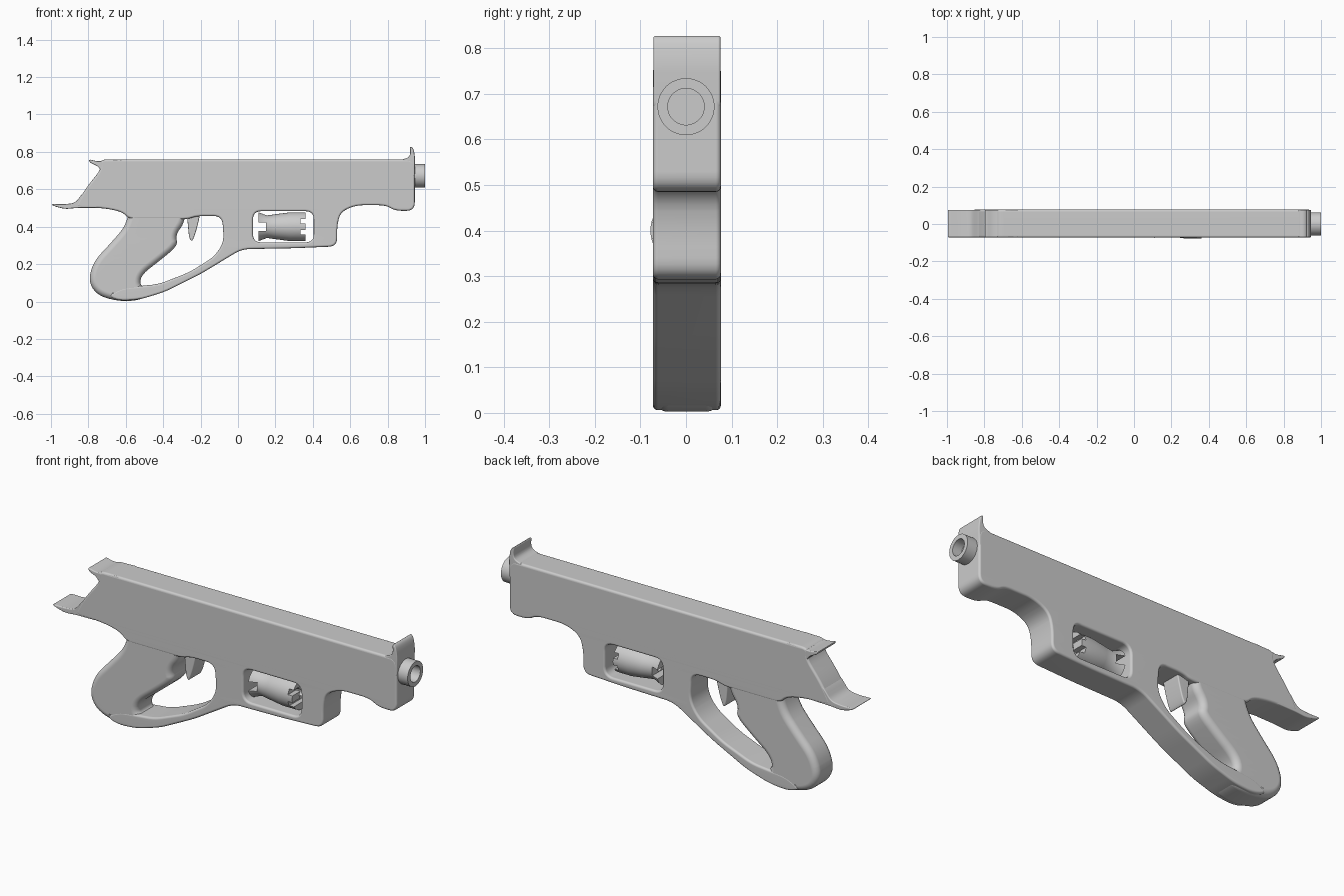
import bpy, bmesh, math
from mathutils import Vector
from mathutils.geometry import tessellate_polygon

cube = bpy.data.objects.get("Cube")
if cube:
    bpy.data.objects.remove(cube)

GREY = (0.6, 0.6, 0.6, 1)
metal = bpy.data.materials.new("plain_grey")
metal.use_nodes = True
metal.diffuse_color = GREY
metal.node_tree.nodes["Principled BSDF"].inputs["Base Color"].default_value = GREY

MID_Y = 0.002
HALF = 0.0745


def finish(name, bm, weighted=True):
    bmesh.ops.recalc_face_normals(bm, faces=bm.faces)
    mesh = bpy.data.meshes.new(name)
    bm.to_mesh(mesh)
    bm.free()
    mesh.materials.append(metal)
    obj = bpy.data.objects.new(name, mesh)
    bpy.context.collection.objects.link(obj)
    bpy.ops.object.select_all(action='DESELECT')
    obj.select_set(True)
    bpy.context.view_layer.objects.active = obj
    bpy.ops.object.shade_smooth_by_angle(angle=math.radians(40))
    if weighted:
        mod = obj.modifiers.new("even_shading", 'WEIGHTED_NORMAL')
        mod.keep_sharp = True
    return obj


def rounded(points, radius, steps=6):
    """Replace each corner with a short curve, return a counter-clockwise loop."""
    pts = [Vector(p) for p in points]
    area = sum(a.x * b.y - b.x * a.y for a, b in zip(pts, pts[1:] + pts[:1]))
    if area < 0:
        pts.reverse()
    loop = []
    for i, p in enumerate(pts):
        ends = []
        for q in (pts[i - 1], pts[(i + 1) % len(pts)]):
            d = q - p
            ends.append(p + d.normalized() * min(radius, d.length * 0.47))
        for k in range(steps + 1):
            t = k / steps
            loop.append(ends[0] * (1 - t) ** 2 + p * 2 * t * (1 - t) + ends[1] * t * t)
    return loop


def inset(loop, amount):
    out = []
    for i, p in enumerate(loop):
        d = (loop[(i + 1) % len(loop)] - loop[i - 1]).normalized()
        out.append(p + Vector((-d.y, d.x)) * amount)
    return out


def slab(name, outline, bevel, radius, half=HALF, holes=(), segs=5):
    """Extrude a side profile across the width, with rounded rims."""
    bm = bmesh.new()
    # each rim layer is (inset, y), from the flat side out to the full outline
    angles = [math.pi / 2 * k / segs for k in range(segs + 1)]
    rim = [(bevel * (1 - math.sin(a)), half - bevel * (1 - math.cos(a))) for a in angles]
    layers = [(i, -y) for i, y in rim] + rim[::-1]
    near, far = [], []
    loops = [(rounded(outline, radius), 1)] + [(rounded(h, radius), -1) for h in holes]
    for loop, sign in loops:
        rings = [[bm.verts.new((p.x, MID_Y + y, p.y)) for p in inset(loop, sign * i)]
                 for i, y in layers]
        n = len(loop)
        for r0, r1 in zip(rings, rings[1:]):
            for j in range(n):
                bm.faces.new((r0[j], r0[(j + 1) % n], r1[(j + 1) % n], r1[j]))
        near.append(rings[0])
        far.append(rings[-1])
    # flat sides
    flat = [[Vector((v.co.x, v.co.z, 0)) for v in ring] for ring in near]
    triangles = tessellate_polygon(flat)
    for cap in (sum(near, []), sum(far, [])):
        for tri in triangles:
            corners = [cap[i] for i in tri]
            if len(set(tri)) == 3 and not bm.faces.get(corners):
                bm.faces.new(corners)
    return finish(name, bm)


def lathe(name, profile, z, y=0.0, sides=48):
    """Turn a closed (x, radius) profile around a lengthwise axis."""
    bm = bmesh.new()
    rings = []
    for s in range(sides):
        a = 2 * math.pi * s / sides
        rings.append([bm.verts.new((x, y + r * math.cos(a), z + r * math.sin(a)))
                      for x, r in profile])
    n = len(profile)
    for s in range(sides):
        r0, r1 = rings[s], rings[(s + 1) % sides]
        for j in range(n):
            bm.faces.new((r0[j], r0[(j + 1) % n], r1[(j + 1) % n], r1[j]))
    return finish(name, bm, False)


# Receiver, chamber frame and guard strap in one side profile
body = [(-0.74, 0.76), (0.945, 0.76), (0.945, 0.485), (0.84, 0.485), (0.79, 0.515),
        (0.63, 0.515), (0.55, 0.48), (0.53, 0.41), (0.53, 0.295), (0.3, 0.285),
        (0.02, 0.28), (-0.2, 0.147), (-0.39, 0.052), (-0.52, 0.012), (-0.63, 0.003),
        (-0.7, 0.03), (-0.62, 0.075), (-0.5, 0.085), (-0.42, 0.094), (-0.257, 0.158),
        (-0.123, 0.243), (-0.075, 0.32), (-0.085, 0.457), (-0.22, 0.457), (-0.27, 0.44),
        (-0.58, 0.44), (-0.62, 0.48), (-0.72, 0.5), (-0.87, 0.502), (-0.85, 0.545),
        (-0.81, 0.61), (-0.73, 0.71)]
window = [(0.08, 0.316), (0.405, 0.316), (0.405, 0.483), (0.08, 0.483)]
slab("receiver", body, 0.011, 0.045, holes=[window])

# Swelling grip
grip = [(-0.57, 0.58), (-0.592, 0.414), (-0.685, 0.307), (-0.77, 0.217), (-0.802, 0.11),
        (-0.75, 0.03), (-0.62, -0.002), (-0.5, 0.012), (-0.47, 0.07), (-0.527, 0.085),
        (-0.515, 0.145), (-0.42, 0.217), (-0.32, 0.3), (-0.335, 0.355), (-0.28, 0.43), (-0.28, 0.58)]
slab("grip", grip, 0.032, 0.09, half=0.0735, segs=8)

# Trigger
trigger = [(-0.275, 0.48), (-0.267, 0.4), (-0.262, 0.345), (-0.248, 0.318),
           (-0.232, 0.35), (-0.215, 0.41), (-0.2, 0.48)]
slab("trigger", trigger, 0.006, 0.03, half=0.05)

# Thin flared lips at the rear and the front sight
lips = {
    "rear_upper_lip": [(-0.8, 0.762), (-0.792, 0.742), (-0.748, 0.724), (-0.727, 0.69),
                       (-0.6, 0.72), (-0.61, 0.7605), (-0.7, 0.757), (-0.75, 0.748)],
    "rear_lower_lip": [(-1.0, 0.522), (-0.985, 0.51), (-0.925, 0.494), (-0.87, 0.5),
                       (-0.74, 0.502), (-0.8, 0.6), (-0.83, 0.58), (-0.87, 0.527), (-0.93, 0.52)],
    "front_sight": [(0.87, 0.758), (0.91, 0.768), (0.922, 0.79), (0.918, 0.832),
                    (0.938, 0.82), (0.947, 0.77), (0.944, 0.66), (0.9, 0.68)],
}
for lip_name, lip in lips.items():
    slab(lip_name, lip, 0.005, 0.025, half=0.0735)

# Hollow muzzle
lathe("muzzle", [(0.92, 0.0003), (0.92, 0.0625), (1.0, 0.0625), (1.0, 0.04),
                 (0.95, 0.04), (0.95, 0.0003)], 0.672)

# Waisted chamber drum, notched at both ends
drum = lathe("chamber_drum", [(0.11, 0.02), (0.11, 0.077), (0.155, 0.06), (0.21, 0.068),
                              (0.28, 0.077), (0.36, 0.077), (0.36, 0.02)], 0.4, -0.001)
notches = [(0.12, 0.4, 0.06, 0.045), (0.36, 0.43, 0.05, 0.025), (0.36, 0.37, 0.05, 0.025)]
for i, (x, z, length, height) in enumerate(notches):
    bpy.ops.mesh.primitive_cube_add(size=1, location=(x, 0, z))
    cutter = bpy.context.object
    cutter.name = f"notch_cutter_{i + 1}"
    cutter.scale = (length, 0.4, height)
    cutter.hide_render = True
    cutter.hide_set(True)
    cut = drum.modifiers.new("notch", 'BOOLEAN')
    cut.operation = 'DIFFERENCE'
    cut.solver = 'EXACT'
    cut.object = cutter
